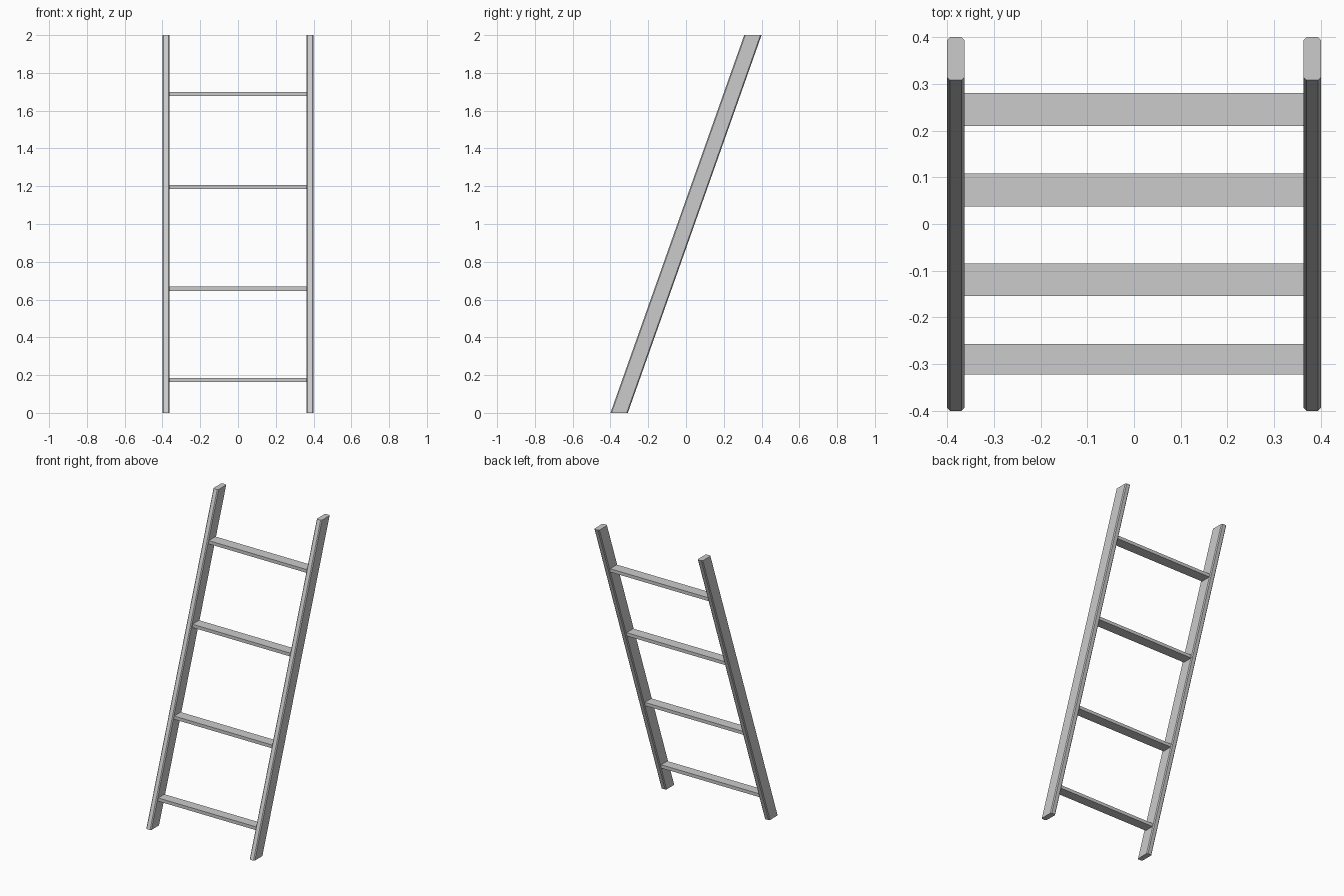
import bpy
import bmesh

if "Cube" in bpy.data.objects:
    bpy.data.objects.remove(bpy.data.objects["Cube"])

HEIGHT = 2.0
LEAN = 0.708      # how far the top sits behind the foot
DEPTH = 0.092     # rail depth measured horizontally
X_IN, X_OUT = 0.363, 0.40
CHAMFER = 0.006


def add_object(name, bm):
    bmesh.ops.recalc_face_normals(bm, faces=bm.faces)
    mesh = bpy.data.meshes.new(name)
    bm.to_mesh(mesh)
    bm.free()
    obj = bpy.data.objects.new(name, mesh)
    bpy.context.collection.objects.link(obj)
    return obj


def leaning_rail(name, side):
    # Chamfered rectangle, swept upwards along the lean
    y0 = -0.40
    y1 = y0 + DEPTH
    c = CHAMFER
    section = [(X_IN + c, y0), (X_OUT - c, y0), (X_OUT, y0 + c), (X_OUT, y1 - c),
               (X_OUT - c, y1), (X_IN + c, y1), (X_IN, y1 - c), (X_IN, y0 + c)]
    bm = bmesh.new()
    face = bm.faces.new([bm.verts.new((side * x, y, 0)) for x, y in section])
    top = bmesh.ops.extrude_face_region(bm, geom=[face], use_keep_orig=True)
    verts = [g for g in top["geom"] if isinstance(g, bmesh.types.BMVert)]
    bmesh.ops.translate(bm, verts=verts, vec=(0, LEAN, HEIGHT))
    return add_object(name, bm)


def rung(name, y0, y1, z, height=0.022):
    bm = bmesh.new()
    bmesh.ops.create_cube(bm, size=1)
    bmesh.ops.scale(bm, verts=bm.verts, vec=(2 * X_IN + 0.004, y1 - y0, height))
    obj = add_object(name, bm)
    obj.location = (0, (y0 + y1) / 2, z)
    return obj


# Side rails
leaning_rail("left_rail", -1)
leaning_rail("right_rail", 1)

# Flat treads, from bottom to top
treads = [(-0.322, -0.257, 0.175), (-0.154, -0.085, 0.657),
          (0.038, 0.108, 1.196), (0.21, 0.281, 1.688)]
for i, (y0, y1, z) in enumerate(treads, 1):
    rung(f"rung_{i}", y0, y1, z)
